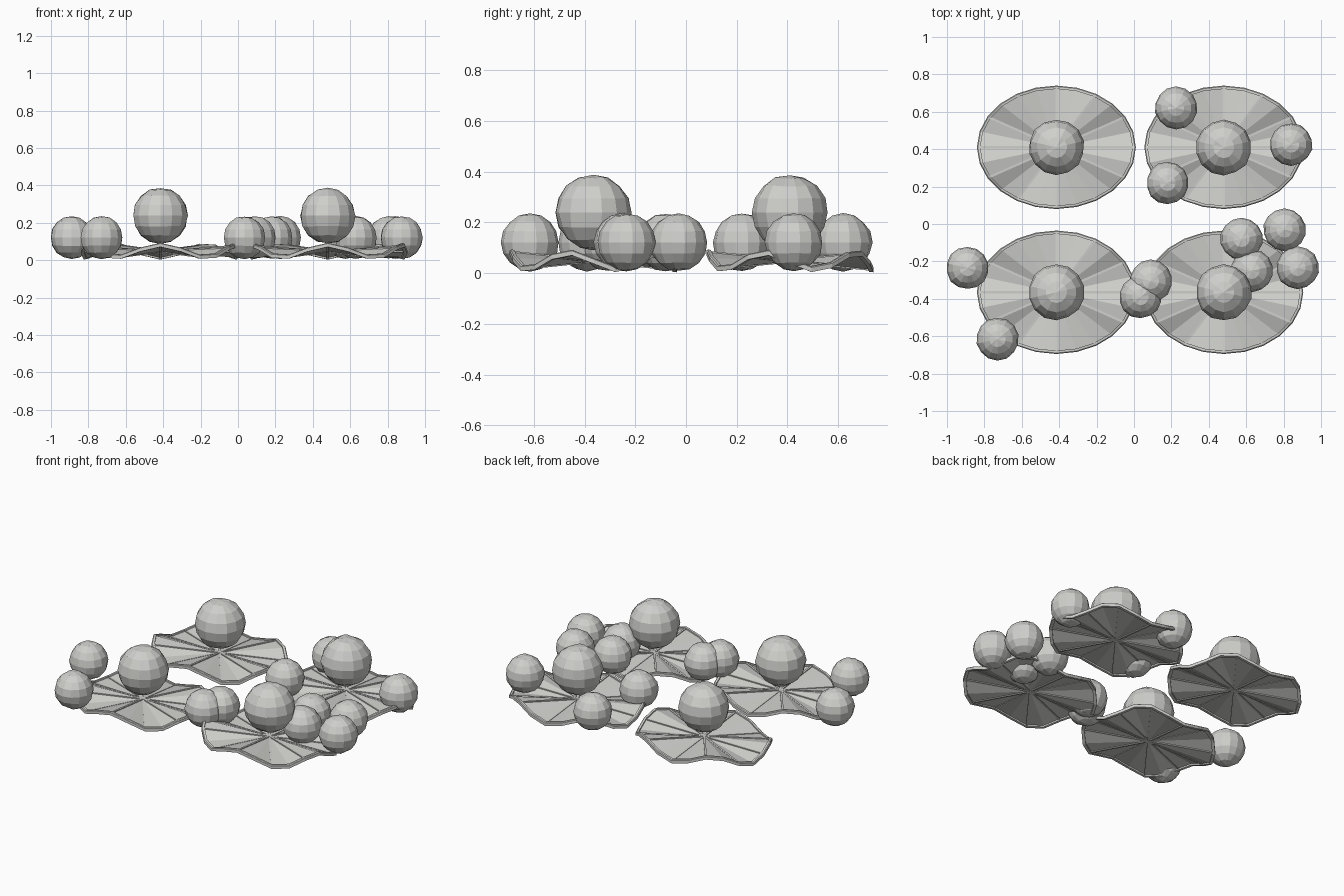
import bpy, bmesh, math, random
from mathutils import Vector

if "Cube" in bpy.data.objects:
    bpy.data.objects.remove(bpy.data.objects["Cube"])

random.seed(4)
grey = bpy.data.materials.new("light_grey")
grey.diffuse_color = (0.62, 0.62, 0.60, 1)
grey.use_nodes = True
grey.node_tree.nodes["Principled BSDF"].inputs["Base Color"].default_value = grey.diffuse_color

RX, RY, SEG, RIBS = 0.425, 0.33, 24, 12
LEAVES = [(-0.415, 0.41), (0.48, 0.41), (-0.415, -0.365), (0.48, -0.365)]
BALLS = [(0.225, 0.62), (0.84, 0.425), (0.18, 0.22), (-0.89, -0.235), (-0.73, -0.615),
         (0.575, -0.08), (0.805, -0.03), (0.875, -0.235), (0.63, -0.25),
         (0.09, -0.305), (0.035, -0.39)]


def finish(bm, name, loc):
    bmesh.ops.recalc_face_normals(bm, faces=bm.faces)
    mesh = bpy.data.meshes.new(name)
    bm.to_mesh(mesh)
    bm.free()
    mesh.materials.append(grey)
    obj = bpy.data.objects.new(name, mesh)
    obj.location = loc
    bpy.context.collection.objects.link(obj)
    return obj


def leaf_point(angle, inset=0.0, lift=0.0):
    """Point near the wavy oval edge, five waves around."""
    k = 1 - inset / RX
    return Vector(((RX - inset) * math.cos(angle), (RY - inset) * math.sin(angle),
                   0.048 - 0.034 * k * math.sin(5 * angle) + lift))


def sheet(loc):
    # thin pleated fan: upper and lower skins joined at the edge
    bm = bmesh.new()
    skins = []
    for lift in (0.002, -0.002):
        mid = bm.verts.new((0, 0, 0.048 + lift))
        ring = [bm.verts.new(leaf_point(math.tau * i / SEG, 0.01, lift)) for i in range(SEG)]
        for i in range(SEG):
            bm.faces.new((mid, ring[i], ring[(i + 1) % SEG]))
        skins.append(ring)
    for i in range(SEG):
        j = (i + 1) % SEG
        bm.faces.new((skins[0][i], skins[1][i], skins[1][j], skins[0][j]))
    finish(bm, "leaf_sheet", loc)


def rim(loc):
    # square band following the edge
    bm = bmesh.new()
    section = [(0, -0.011), (0, 0.007), (0.005, 0.011), (0.018, 0.011), (0.018, -0.011)]
    rings = [[bm.verts.new(leaf_point(math.tau * i / SEG, *s)) for s in section]
             for i in range(SEG)]
    n = len(section)
    for i in range(SEG):
        a, b = rings[i], rings[(i + 1) % SEG]
        for k in range(n):
            bm.faces.new((a[k], a[(k + 1) % n], b[(k + 1) % n], b[k]))
    finish(bm, "leaf_rim", loc)


def ribs(loc):
    # straight bars from the centre to the rim
    bm = bmesh.new()
    for i in range(RIBS):
        angle = math.tau * i / RIBS
        end = leaf_point(angle, 0.012)
        side = Vector((-end.y, end.x, 0)).normalized() * 0.006
        up = Vector((0, 0, 0.006))
        ends = []
        for p in (Vector((0, 0, 0.048)), end):
            ends.append([bm.verts.new(p + s * side + u * up)
                         for s, u in ((-1, -1), (1, -1), (1, 1), (-1, 1))])
        a, b = ends
        for k in range(4):
            bm.faces.new((a[k], a[(k + 1) % 4], b[(k + 1) % 4], b[k]))
        bm.faces.new(a)
        bm.faces.new(b)
    finish(bm, "leaf_ribs", loc)


def ball(name, loc, radius):
    # faceted, slightly uneven ball
    bm = bmesh.new()
    bmesh.ops.create_uvsphere(bm, u_segments=14, v_segments=8, radius=radius)
    for v in bm.verts:
        v.co *= random.uniform(0.975, 1.02)
    finish(bm, name, loc)


for x, y in LEAVES:
    sheet((x, y, 0))
    rim((x, y, 0))
    ribs((x, y, 0))
    ball("large_ball", (x, y, 0.238), 0.149)
for x, y in BALLS:
    ball("small_ball", (x, y, 0.121), 0.114)
